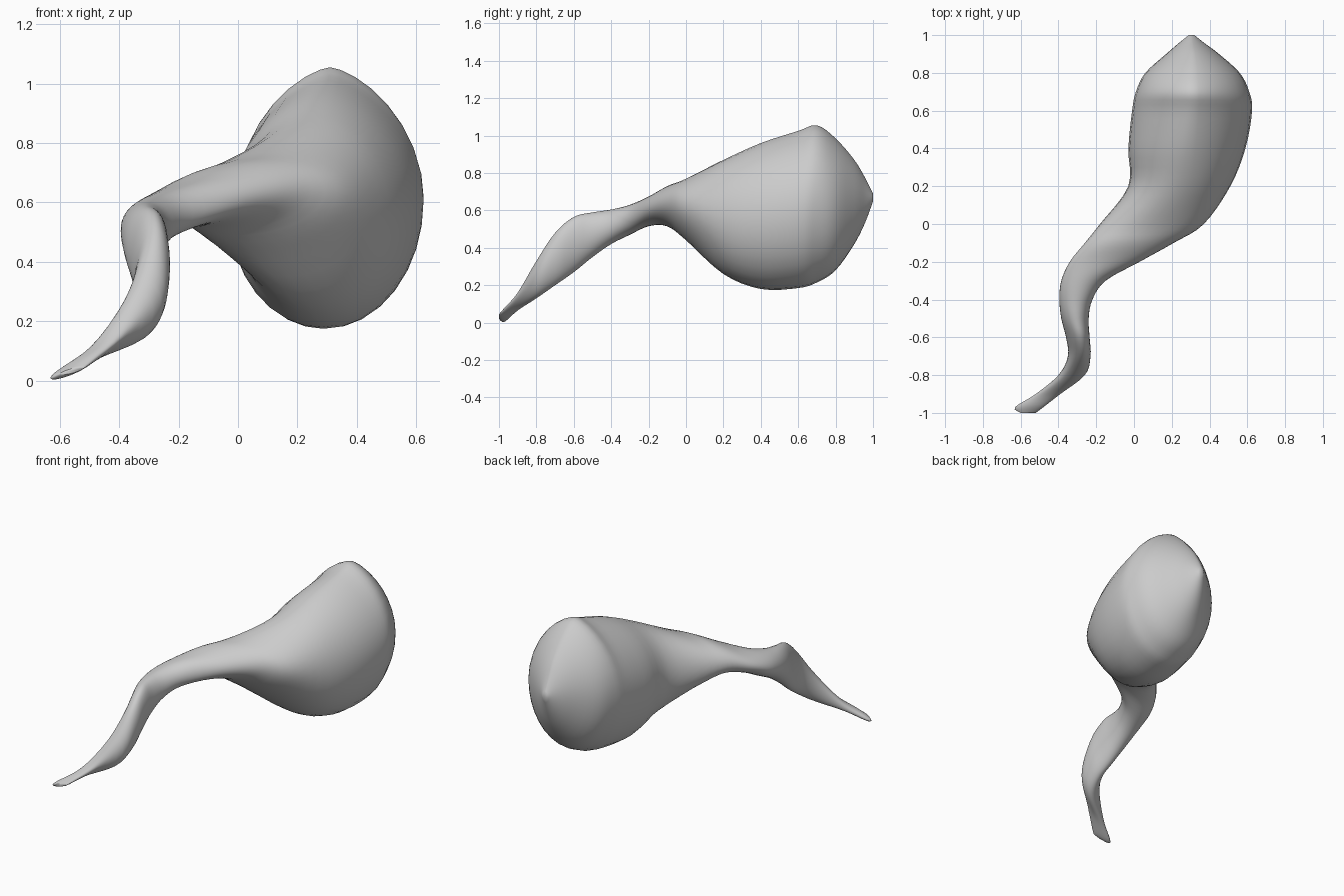
import bpy
import bmesh
import math

SIDES = 32   # points around each cross-section
STEPS = 4    # rings between neighbouring stations

# Stations along the length: y, left and right edge, bottom and top, slant
STATIONS = [
    (-1, -.6, -.52, .02, .045, .8),
    (-.97, -.63, -.48, .005, .08, .85),
    (-.9, -.52, -.39, .065, .16, .75),
    (-.8, -.4, -.26, .13, .33, .3),
    (-.7, -.35, -.23, .2, .48, .2),
    (-.6, -.36, -.235, .27, .565, .2),
    (-.5, -.385, -.24, .35, .59, .1),
    (-.4, -.395, -.22, .42, .605, .1),
    (-.3, -.385, -.15, .47, .63, .2),
    (-.2, -.34, .03, .515, .675, .3),
    (-.1, -.26, .21, .515, .73, .2),
    (0, -.18, .37, .44, .77, .1),
    (.2, -.03, .51, .26, .87, 0),
    (.4, -.03, .59, .18, .96, 0),
    (.6, -.01, .625, .185, 1.025, 0),
    (.7, .01, .61, .215, 1.055, 0),
    (.8, .06, .56, .28, .985, 0),
    (.9, .17, .45, .42, .87, 0),
    (.96, .24, .37, .54, .77, 0),
    (1, .29, .32, .65, .69, 0),
]


def make_material(name, colour):
    mat = bpy.data.materials.new(name)
    mat.use_nodes = True
    mat.diffuse_color = colour
    mat.node_tree.nodes["Principled BSDF"].inputs["Base Color"].default_value = colour
    return mat


def blend(a, b, c, d, t):
    """Smooth curve through b and c."""
    return b + t / 2 * (c - a + t * (2 * a - 5 * b + 4 * c - d + t * (3 * (b - c) + d - a)))


def smooth_stations(rows):
    padded = [rows[0]] + rows + [rows[-1]]
    for i in range(len(rows) - 1):
        for s in range(STEPS):
            yield [blend(*vals, s / STEPS) for vals in zip(*padded[i:i + 4])]
    yield rows[-1]


def add_ring(bm, y, left, right, low, high, slant):
    """Slanted oval; the crown of the bulb narrows to a soft ridge."""
    cx, cz = (left + right) / 2, (low + high) / 2
    crown = max(0, min(1, (y - .2) / .4))
    ring = []
    for k in range(SIDES):
        a = math.tau * k / SIDES
        u, v = math.cos(a), math.sin(a)
        if v > 0:
            u = math.copysign(abs(u) ** (1 + .35 * crown), u)
        w = slant * u + math.sqrt(1 - slant * slant) * v
        ring.append(bm.verts.new((cx + u * (right - left) / 2, y, cz + w * (high - low) / 2)))
    return ring


def build_body(name, mat):
    bm = bmesh.new()
    rings = [add_ring(bm, *row) for row in smooth_stations(STATIONS)]
    for a, b in zip(rings, rings[1:]):
        for k in range(SIDES):
            n = (k + 1) % SIDES
            bm.faces.new((a[k], a[n], b[n], b[k]))
    bm.faces.new(rings[0])
    bm.faces.new(rings[-1])
    bmesh.ops.recalc_face_normals(bm, faces=bm.faces)
    mesh = bpy.data.meshes.new(name)
    bm.to_mesh(mesh)
    bm.free()
    mesh.materials.append(mat)
    obj = bpy.data.objects.new(name, mesh)
    bpy.context.collection.objects.link(obj)
    return obj


if "Cube" in bpy.data.objects:
    bpy.data.objects.remove(bpy.data.objects["Cube"], do_unlink=True)

# Bulb, neck and winding duct in one continuous skin
body = build_body("bulb_and_duct", make_material("plain grey", (.6, .6, .6, 1)))
bpy.ops.object.select_all(action='DESELECT')
body.select_set(True)
bpy.context.view_layer.objects.active = body
bpy.ops.object.shade_smooth_by_angle(angle=math.radians(50))
